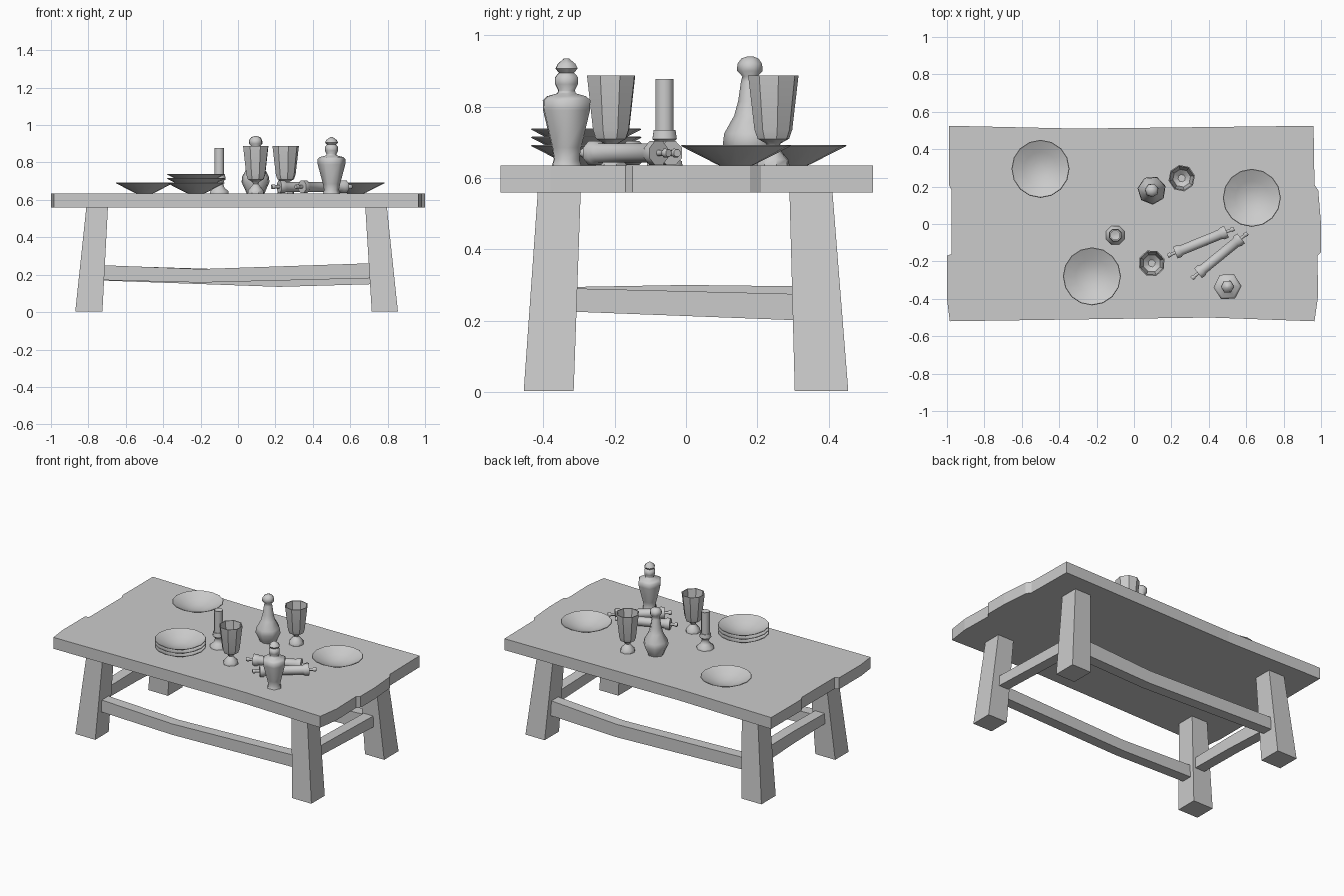
import bpy, bmesh, math
from mathutils import Vector

cube = bpy.data.objects.get("Cube")
if cube:
    bpy.data.objects.remove(cube, do_unlink=True)

GREY = (0.6, 0.6, 0.6, 1)
mat = bpy.data.materials.new("plain_grey")
mat.use_nodes = True
mat.diffuse_color = GREY
mat.node_tree.nodes["Principled BSDF"].inputs["Base Color"].default_value = GREY
TOP = 0.635


def finish(name, bm, smooth=None):
    bmesh.ops.recalc_face_normals(bm, faces=bm.faces[:])
    mesh = bpy.data.meshes.new(name)
    bm.to_mesh(mesh)
    bm.free()
    mesh.materials.append(mat)
    ob = bpy.data.objects.new(name, mesh)
    bpy.context.collection.objects.link(ob)
    if smooth:
        bpy.ops.object.select_all(action="DESELECT")
        ob.select_set(True)
        bpy.context.view_layer.objects.active = ob
        bpy.ops.object.shade_smooth_by_angle(angle=math.radians(smooth))
    return ob


def loft(name, rings, smooth=None):
    """Skin a list of equal-length point rings and cap both ends."""
    bm = bmesh.new()
    loops = [[bm.verts.new(p) for p in ring] for ring in rings]
    n = len(loops[0])
    for a, b in zip(loops, loops[1:]):
        for i in range(n):
            j = (i + 1) % n
            bm.faces.new((a[i], a[j], b[j], b[i]))
    bm.faces.new(loops[0])
    bm.faces.new(loops[-1])
    return finish(name, bm, smooth)


def lathe(name, profile, sides, loc, turn=0, smooth=50):
    """Turn a (radius, height) profile about z."""
    rings = []
    for r, h in profile:
        angles = [turn + math.tau * i / sides for i in range(sides)]
        rings.append([(r * math.cos(a), r * math.sin(a), h) for a in angles])
    ob = loft(name, rings, smooth)
    ob.location = loc
    return ob


def rect(x0, x1, y0, y1, z):
    return [(x0, y0, z), (x1, y0, z), (x1, y1, z), (x0, y1, z)]


# Table top with worn, notched ends
outline = [(-0.985, -0.52), (0.4, -0.5), (0.965, -0.52), (0.985, -0.38),
           (0.98, -0.17), (1, -0.15), (1, 0), (0.985, 0.18), (0.965, 0.21),
           (0.96, 0.525), (-0.3, 0.51), (-0.99, 0.525), (-0.99, 0.21),
           (-0.975, 0.18), (-0.975, -0.16), (-1, -0.17), (-1, -0.4)]
loft("table_top", [[(x, y, z) for x, y in outline] for z in (0.56, TOP)])

# Splayed legs
for side, x_foot, x_top in (("right", (-0.87, -0.725), (-0.81, -0.695)),
                            ("left", (0.715, 0.855), (0.68, 0.795))):
    for end, y_foot, y_top in (("front", (-0.455, -0.315), (-0.415, -0.295)),
                               ("back", (0.305, 0.455), (0.29, 0.41))):
        loft(f"{end}_{side}_leg", [rect(*x_foot, *y_foot, 0.003),
                                   rect(*x_top, *y_top, 0.57)])


# Stretchers, given as stations of (position, bottom, top)
def stretcher(name, stations, centre, along_x):
    rings = []
    for t, low, high in stations:
        corners = [(-0.035, low), (0.035, low), (0.035, high), (-0.035, high)]
        rings.append([(t, centre + w, z) if along_x else (centre + w, t, z)
                      for w, z in corners])
    loft(name, rings)


stretcher("front_stretcher", [(-0.76, 0.172, 0.252), (-0.2, 0.158, 0.23),
                              (0.74, 0.182, 0.262)], -0.37, True)
stretcher("back_stretcher", [(-0.76, 0.17, 0.25), (0.22, 0.135, 0.22),
                             (0.74, 0.15, 0.25)], 0.37, True)
stretcher("left_stretcher", [(-0.34, 0.226, 0.291), (0.34, 0.2, 0.274)], 0.745, False)
stretcher("right_stretcher", [(-0.34, 0.226, 0.294), (0, 0.22, 0.3),
                              (0.34, 0.205, 0.296)], -0.765, False)

# Plates: two single ones and a stack
plate = [(0.045, 0), (0.055, 0.004), (0.155, 0.055), (0.152, 0.058),
         (0.09, 0.027), (0.045, 0.012), (0.012, 0.009)]
lathe("back_plate", plate, 16, (-0.5, 0.295, TOP))
lathe("left_plate", plate, 16, (0.63, 0.14, TOP))
for i in range(3):
    lathe(f"stacked_plate_{i + 1}", plate, 16, (-0.225, -0.28, TOP + 0.023 * i))

# Goblets with open bowls
goblet = [(0.046, 0), (0.044, 0.016), (0.026, 0.036), (0.015, 0.05),
          (0.021, 0.062), (0.045, 0.075), (0.054, 0.1), (0.072, 0.252),
          (0.066, 0.252), (0.048, 0.105), (0.02, 0.082)]
lathe("back_goblet", goblet, 8, (0.255, 0.245, TOP), 0.2, 40)
lathe("front_goblet", goblet, 8, (0.095, -0.21, TOP), 0.35, 40)

# Stoppered bottles
round_bottle = [(0.05, 0), (0.056, 0.015), (0.077, 0.06), (0.073, 0.09),
                (0.045, 0.14), (0.034, 0.18), (0.026, 0.235), (0.022, 0.25),
                (0.037, 0.265), (0.036, 0.285), (0.025, 0.3), (0.008, 0.306)]
lathe("round_bottle", round_bottle, 7, (0.095, 0.18, TOP), 0.3, 60)
urn_bottle = [(0.046, 0), (0.04, 0.018), (0.046, 0.05), (0.074, 0.155),
              (0.075, 0.183), (0.062, 0.194), (0.03, 0.202), (0.026, 0.21),
              (0.036, 0.228), (0.036, 0.248), (0.024, 0.26), (0.035, 0.272),
              (0.028, 0.285), (0.008, 0.3)]
lathe("urn_bottle", urn_bottle, 6, (0.5, -0.335, TOP), 0.05, 60)

# Candlestick and candle
holder = [(0.054, 0), (0.052, 0.012), (0.03, 0.03), (0.022, 0.052),
          (0.028, 0.068), (0.037, 0.074), (0.033, 0.1), (0.02, 0.1)]
lathe("candle_holder", holder, 8, (-0.1, -0.06, TOP), 0.4)
lathe("candle", [(0.027, 0.08), (0.027, 0.243), (0.008, 0.238)], 8,
      (-0.1, -0.06, TOP), 0.4)

# Scrolls lying on their sides, with rods and raised end collars
half = [(0.036, 0.148), (0.037, 0.125), (0.029, 0.112)]
ends = [(0.011, 0.192), (0.013, 0.186), (0.013, 0.176), (0.009, 0.172),
        (0.009, 0.148)]
spindle = ends + half
spindle = [(r, -h) for r, h in spindle] + spindle[::-1]
for name, a, b in (("back_scroll", (0.18, -0.17), (0.535, -0.025)),
                   ("front_scroll", (0.31, -0.29), (0.605, -0.05))):
    start, stop = Vector((*a, 0.67)), Vector((*b, 0.67))
    ob = lathe(name, spindle, 8, (start + stop) / 2, 0.39)
    ob.rotation_euler = (stop - start).to_track_quat("Z", "Y").to_euler()
